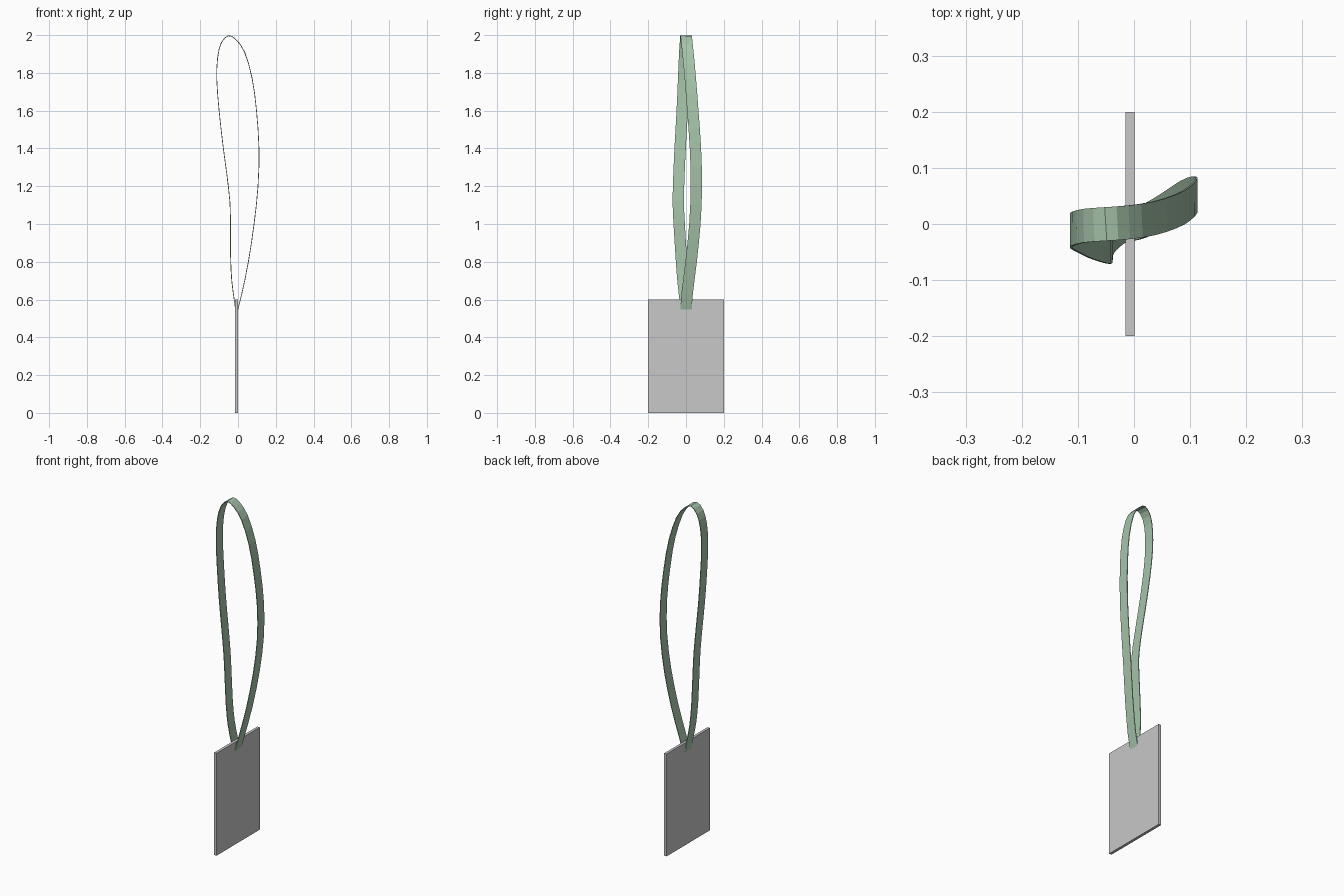
import bpy, bmesh
from mathutils import Vector

if "Cube" in bpy.data.objects:
    bpy.data.objects.remove(bpy.data.objects["Cube"])


def material(name, rgb):
    m = bpy.data.materials.new(name)
    m.diffuse_color = (*rgb, 1)
    m.use_nodes = True
    m.node_tree.nodes["Principled BSDF"].inputs["Base Color"].default_value = m.diffuse_color
    return m


def add_object(name, bm, mat):
    bmesh.ops.recalc_face_normals(bm, faces=bm.faces)
    me = bpy.data.meshes.new(name)
    bm.to_mesh(me)
    bm.free()
    me.materials.append(mat)
    ob = bpy.data.objects.new(name, me)
    bpy.context.collection.objects.link(ob)
    return ob


grey = material("card grey", (0.58, 0.58, 0.58))
green = material("strap green", (0.38, 0.55, 0.40))

# Flat card standing on its short edge
bm = bmesh.new()
bmesh.ops.create_cube(bm, size=1)
for v in bm.verts:
    v.co = Vector((v.co.x * 0.016 - 0.007, v.co.y * 0.4, v.co.z * 0.6 + 0.3))
add_object("card", bm, grey)

# Centre line of the hanging strap, from one side of the card round to the other
path = [Vector(p) for p in (
    (-0.012, -0.001, 0.54), (-0.02, -0.005, 0.60), (-0.033, -0.016, 0.70),
    (-0.039, -0.025, 0.82), (-0.040, -0.036, 1.00), (-0.043, -0.041, 1.12),
    (-0.060, -0.037, 1.27), (-0.080, -0.030, 1.42), (-0.100, -0.020, 1.60),
    (-0.112, -0.013, 1.76), (-0.108, -0.008, 1.88), (-0.088, -0.003, 1.96),
    (-0.050, 0.000, 1.997), (-0.010, 0.003, 1.975), (0.035, 0.010, 1.91),
    (0.075, 0.023, 1.77), (0.098, 0.036, 1.60), (0.111, 0.050, 1.40),
    (0.106, 0.055, 1.20), (0.085, 0.047, 1.00), (0.055, 0.027, 0.80),
    (0.020, 0.006, 0.63), (-0.003, 0.000, 0.54))]

# Smooth the path with one extra point between each pair
pts = []
for i in range(len(path) - 1):
    a, b = path[max(i - 1, 0)], path[i]
    c, d = path[i + 1], path[min(i + 2, len(path) - 1)]
    pts += [b, (b + c) * 0.5625 - (a + d) * 0.0625]
pts.append(path[-1])

# Thin ribbon swept along the path, its width running front to back
W, T = 0.03, 0.002
bm = bmesh.new()
rings = []
for i, p in enumerate(pts):
    t = pts[min(i + 1, len(pts) - 1)] - pts[max(i - 1, 0)]
    n = Vector((t.z, 0, -t.x)).normalized()
    w = n.cross(t).normalized()
    rings.append([bm.verts.new(p + w * sw * W + n * sn * T)
                  for sw, sn in ((-1, -1), (1, -1), (1, 1), (-1, 1))])
for r, s in zip(rings, rings[1:]):
    for k in range(4):
        j = (k + 1) % 4
        bm.faces.new((r[k], r[j], s[j], s[k]))
bm.faces.new(rings[0])
bm.faces.new(rings[-1])
add_object("neck_strap", bm, green)
